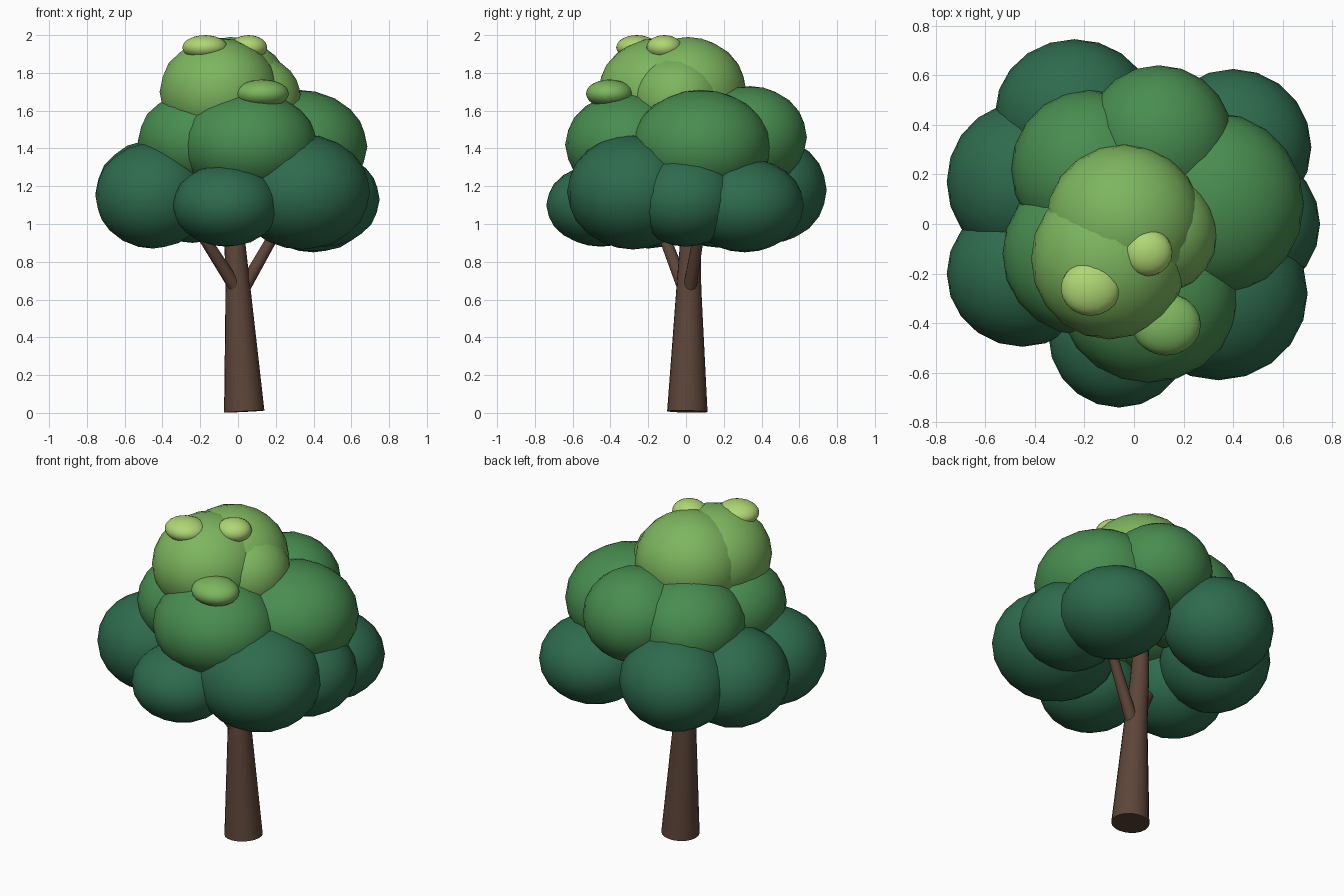
import bpy
import bmesh
import math
from mathutils import Vector

cube = bpy.data.objects.get("Cube")
if cube:
    bpy.data.objects.remove(cube, do_unlink=True)


def linear(c):
    c /= 255
    return c / 12.92 if c <= 0.04045 else ((c + 0.055) / 1.055) ** 2.4


def material(name, *rgb):
    mat = bpy.data.materials.new(name)
    colour = [linear(c) for c in rgb] + [1]
    mat.use_nodes = True
    mat.diffuse_color = colour
    bsdf = next(n for n in mat.node_tree.nodes if n.type == 'BSDF_PRINCIPLED')
    bsdf.inputs["Base Color"].default_value = colour
    bsdf.inputs["Roughness"].default_value = 0.9
    return mat


bark = material("brown bark", 93, 69, 56)
dark = material("dark green leaves", 46, 107, 77)
middle = material("mid green leaves", 72, 141, 80)
light = material("light green leaves", 125, 182, 95)
bright = material("bright yellow green leaves", 175, 214, 116)


def finish(bm, name, mat):
    mesh = bpy.data.meshes.new(name)
    bmesh.ops.recalc_face_normals(bm, faces=bm.faces)
    bm.to_mesh(mesh)
    bm.free()
    mesh.materials.append(mat)
    obj = bpy.data.objects.new(name, mesh)
    bpy.context.collection.objects.link(obj)
    bpy.ops.object.select_all(action='DESELECT')
    obj.select_set(True)
    bpy.context.view_layer.objects.active = obj
    bpy.ops.object.shade_smooth_by_angle(angle=math.radians(40))
    return obj


def leaf_clump(name, mat, centre, radii):
    bm = bmesh.new()
    bmesh.ops.create_icosphere(bm, subdivisions=3, radius=1)
    bmesh.ops.scale(bm, vec=radii, verts=bm.verts)
    obj = finish(bm, name, mat)
    obj.location = centre
    return obj


def limb(name, stations, sides):
    """Tapered tube through (centre, radius) stations, with capped ends."""
    bm = bmesh.new()
    axis = Vector(stations[-1][0]) - Vector(stations[0][0])
    turn = axis.to_track_quat('Z', 'Y')
    rings = []
    for centre, radius in stations:
        ring = []
        for i in range(sides):
            a = math.tau * i / sides
            offset = Vector((math.cos(a), math.sin(a), 0)) * radius
            ring.append(bm.verts.new(Vector(centre) + turn @ offset))
        rings.append(ring)
    for low, high in zip(rings, rings[1:]):
        for i in range(sides):
            j = (i + 1) % sides
            bm.faces.new((low[i], low[j], high[j], high[i]))
    bm.faces.new(rings[0][::-1])
    bm.faces.new(rings[-1])
    return finish(bm, name, bark)


# Leaning trunk and two branches
limb("trunk", [((0.033, 0.007, 0.007), 0.107), ((0.0, 0.015, 0.66), 0.066),
               ((-0.02, 0.025, 0.95), 0.053), ((-0.03, 0.03, 1.25), 0.04)], 20)
limb("right_branch", [((-0.01, -0.01, 0.66), 0.036), ((-0.29, -0.18, 1.1), 0.026)], 12)
limb("left_branch", [((0.03, 0.02, 0.66), 0.036), ((0.27, 0.09, 1.08), 0.026)], 12)

# Lower ring of dark clumps
leaf_clump("lower_front_clump", dark, (-0.06, -0.45, 1.1), (0.285, 0.29, 0.22))
leaf_clump("lower_front_left_clump", dark, (0.34, -0.28, 1.17), (0.36, 0.35, 0.305))
leaf_clump("lower_left_clump", dark, (0.46, 0.0, 1.13), (0.29, 0.29, 0.25))
leaf_clump("lower_back_left_clump", dark, (0.4, 0.31, 1.1), (0.315, 0.315, 0.25))
leaf_clump("lower_back_clump", dark, (-0.24, 0.45, 1.18), (0.32, 0.295, 0.28))
leaf_clump("lower_back_right_clump", dark, (-0.45, 0.17, 1.16), (0.305, 0.32, 0.285))
leaf_clump("lower_front_right_clump", dark, (-0.45, -0.2, 1.15), (0.305, 0.295, 0.28))

# Middle ring
leaf_clump("middle_front_clump", middle, (0.06, -0.3, 1.42), (0.36, 0.34, 0.28))
leaf_clump("middle_left_clump", middle, (0.32, 0.08, 1.41), (0.365, 0.37, 0.3))
leaf_clump("middle_back_clump", middle, (0.1, 0.34, 1.46), (0.3, 0.3, 0.27))
leaf_clump("middle_back_right_clump", middle, (-0.18, 0.22, 1.43), (0.315, 0.32, 0.28))
leaf_clump("middle_front_right_clump", middle, (-0.2, -0.12, 1.44), (0.33, 0.33, 0.27))

# Crown
leaf_clump("crown_front_clump", light, (-0.1, -0.14, 1.7), (0.315, 0.325, 0.285))
leaf_clump("crown_back_clump", light, (-0.04, 0.01, 1.7), (0.315, 0.31, 0.29))
leaf_clump("crown_left_clump", light, (0.1, -0.04, 1.66), (0.235, 0.24, 0.23))

# Sunlit tufts
leaf_clump("crown_right_tuft", bright, (-0.175, -0.26, 1.935), (0.12, 0.11, 0.065))
leaf_clump("crown_left_tuft", bright, (0.055, -0.115, 1.935), (0.1, 0.095, 0.065))
leaf_clump("front_tuft", light, (0.13, -0.405, 1.69), (0.14, 0.125, 0.075))
